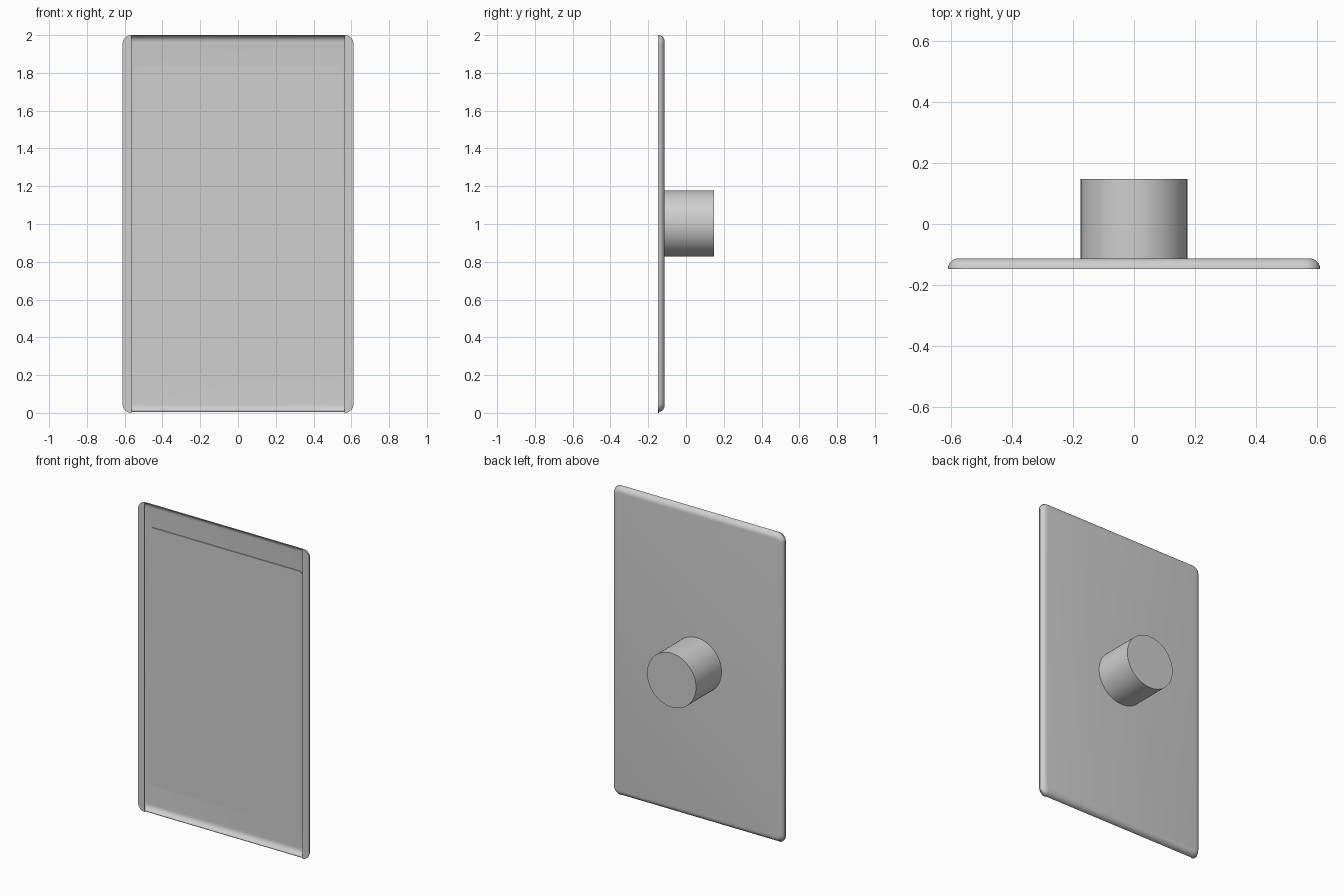
import bpy, bmesh, math

if "Cube" in bpy.data.objects:
    bpy.data.objects.remove(bpy.data.objects["Cube"])

FRONT, BACK = -0.147, -0.113
HALF_W, TOP = 0.611, 2.0

grey = bpy.data.materials.new("light_grey")
grey.diffuse_color = (0.62, 0.62, 0.62, 1)
grey.use_nodes = True
grey.node_tree.nodes["Principled BSDF"].inputs["Base Color"].default_value = grey.diffuse_color


def rounded_rect(x0, x1, z0, z1, r, n=8):
    """Outline points (x, z), anticlockwise from the lower right corner."""
    pts = []
    for cx, cz, a0 in ((x1 - r, z0 + r, -90), (x1 - r, z1 - r, 0),
                       (x0 + r, z1 - r, 90), (x0 + r, z0 + r, 180)):
        for i in range(n + 1):
            a = math.radians(a0 + 90 * i / n)
            pts.append((cx + r * math.cos(a), cz + r * math.sin(a)))
    return pts


def finish(name, bm):
    bmesh.ops.recalc_face_normals(bm, faces=bm.faces)
    me = bpy.data.meshes.new(name)
    bm.to_mesh(me)
    bm.free()
    ob = bpy.data.objects.new(name, me)
    bpy.context.collection.objects.link(ob)
    me.materials.append(grey)
    bpy.ops.object.select_all(action='DESELECT')
    ob.select_set(True)
    bpy.context.view_layer.objects.active = ob
    bpy.ops.object.shade_smooth_by_angle(angle=math.radians(35))
    return ob


def loft(name, rings):
    """Join (outline, y) rings in order and cap both ends."""
    bm = bmesh.new()
    loops = [[bm.verts.new((x, y, z)) for x, z in pts] for pts, y in rings]
    for a, b in zip(loops, loops[1:]):
        for i in range(len(a)):
            j = (i + 1) % len(a)
            bm.faces.new((a[i], a[j], b[j], b[i]))
    bm.faces.new(loops[0])
    bm.faces.new(loops[-1])
    return finish(name, bm)


# Hollow tray: rounded back edge outside, matching hollow inside, open at front
def tray_rings(wall):
    rings = []
    for k in range(7):
        a = math.radians(15 * k)
        d = wall + 0.035 * (1 - math.cos(a))
        y = FRONT + (BACK - FRONT - wall) * math.sin(a)
        rings.append((rounded_rect(-HALF_W + d, HALF_W - d, 0.005 + d, TOP - d,
                                   0.05 - d), y))
    return rings


loft("back_shell", tray_rings(0)[::-1] + tray_rings(0.003))

# Thin raised panel on the tray floor
panel = rounded_rect(-0.554, 0.554, 0.169, 1.838, 0.035)
loft("front_panel", [(panel, BACK - 0.002), (panel, BACK - 0.009)])

# Flat strips along both sides of the opening
strip = rounded_rect(-HALF_W, HALF_W, 0, TOP, 0.047)[:18]
for name, s in (("right_strip", 1), ("left_strip", -1)):
    pts = [(s * x, z) for x, z in strip]
    loft(name, [(pts, FRONT - 0.0005), (pts, FRONT + 0.005)])

# Round stub on the back
stub = [(0.175 * math.cos(2 * math.pi * i / 64), 1.003 + 0.175 * math.sin(2 * math.pi * i / 64))
        for i in range(64)]
loft("rear_stub", [(stub, BACK - 0.001), (stub, 0.1475)])
